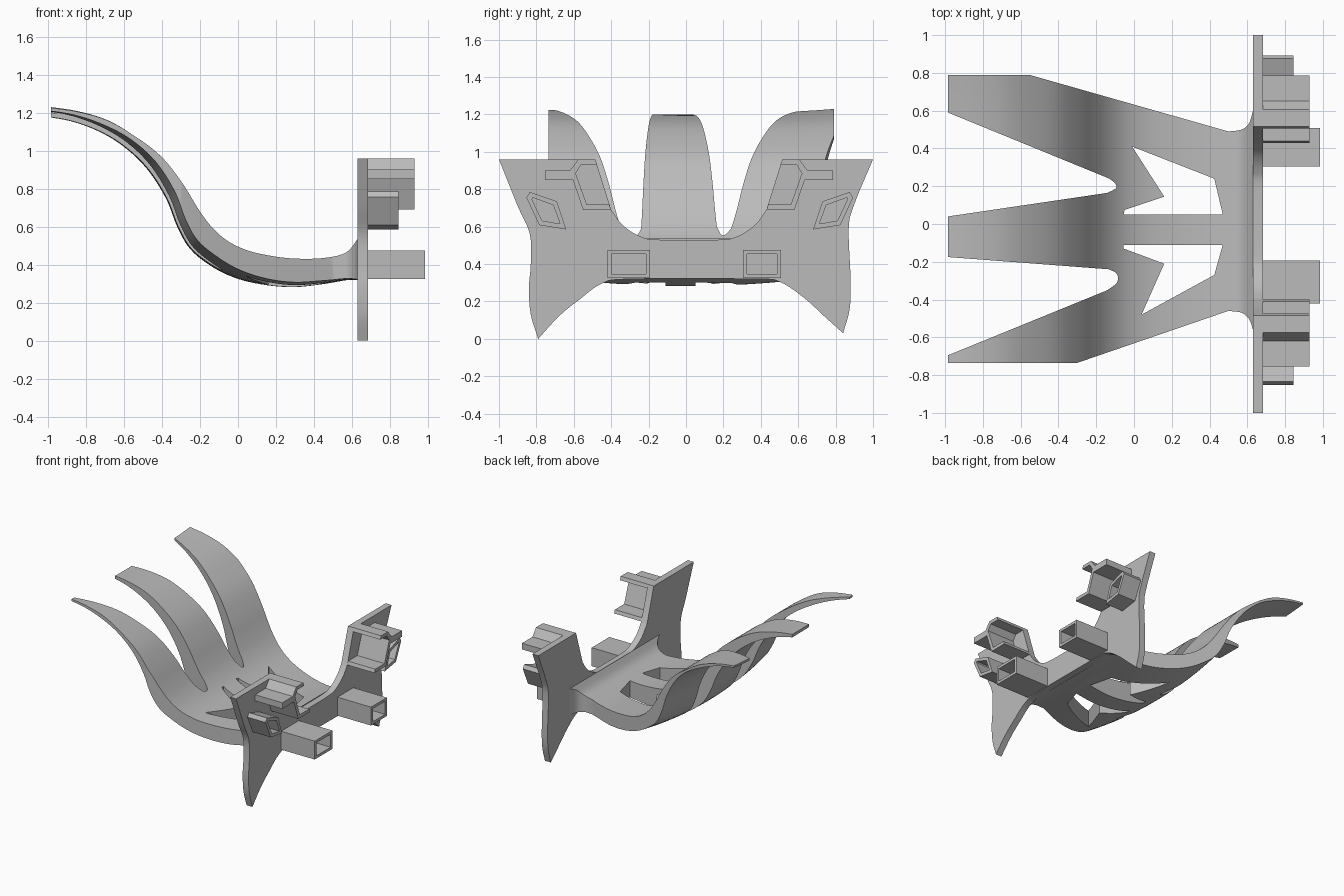
import bpy
import bmesh
import math
from mathutils import Vector

default_cube = bpy.data.objects.get("Cube")
if default_cube:
    bpy.data.objects.remove(default_cube, do_unlink=True)

GREY = (0.5, 0.5, 0.5, 1.0)
grey = bpy.data.materials.new("plain grey")
grey.use_nodes = True
grey.diffuse_color = GREY
grey.node_tree.nodes["Principled BSDF"].inputs["Base Color"].default_value = GREY

PLATE_BACK, PLATE_FRONT, PLATE_TOP = 0.63, 0.683, 0.96


def finish(name, bm):
    """Turn a bmesh into a named object with consistent normals."""
    bmesh.ops.recalc_face_normals(bm, faces=bm.faces)
    mesh = bpy.data.meshes.new(name)
    bm.to_mesh(mesh)
    bm.free()
    mesh.materials.append(grey)
    obj = bpy.data.objects.new(name, mesh)
    bpy.context.collection.objects.link(obj)
    return obj


def select_only(obj):
    bpy.ops.object.select_all(action="DESELECT")
    obj.select_set(True)
    bpy.context.view_layer.objects.active = obj


def soften(obj):
    select_only(obj)
    bpy.ops.object.shade_smooth_by_angle(angle=math.radians(30))


def curve_through(points, steps=5):
    """Catmull-Rom curve through points of any dimension."""
    pts = [Vector(p) for p in points]
    pts = [pts[0] * 2 - pts[1]] + pts + [pts[-1] * 2 - pts[-2]]
    result = []
    for a, b, c, d in zip(pts, pts[1:], pts[2:], pts[3:]):
        for i in range(steps):
            t = i / steps
            result.append(0.5 * (2 * b + (c - a) * t
                                 + (2 * a - 5 * b + 4 * c - d) * t ** 2
                                 + (3 * b - a - 3 * c + d) * t ** 3))
    return result + [pts[-2]]


def bridge(bm, a, b):
    """Join two closed rings of vertices with a band of quads."""
    for i in range(len(a)):
        j = (i + 1) % len(a)
        bm.faces.new((a[i], a[j], b[j], b[i]))


def prism(name, outline, low, high, axis, hole=None):
    """Extrude an outline along x or z, as a solid or as a tube with a hole."""
    bm = bmesh.new()

    def ring(points, level):
        return [bm.verts.new((level, p[0], p[1]) if axis == "x" else (p[0], p[1], level))
                for p in points]

    bottom, top = ring(outline, low), ring(outline, high)
    bridge(bm, bottom, top)
    if hole:
        hole_bottom, hole_top = ring(hole, low), ring(hole, high)
        bridge(bm, hole_bottom, hole_top)
        bridge(bm, bottom, hole_bottom)
        bridge(bm, top, hole_top)
    else:
        bm.faces.new(bottom)
        bm.faces.new(top)
    return finish(name, bm)


def cut(obj, cutter, operation):
    mod = obj.modifiers.new("cut", "BOOLEAN")
    mod.operation, mod.solver, mod.object = operation, "EXACT", cutter
    select_only(obj)
    bpy.ops.object.modifier_apply(modifier=mod.name)
    bpy.data.objects.remove(cutter, do_unlink=True)


def mirrored(points, shift):
    return [(shift - y, z) for y, z in points]


# Curved shell: underside x, z; upper side x, z; sideways bowl of each
stations = curve_through([
    (-1.04, 1.183, -1.04, 1.201, 0.06, 0.055),
    (-0.88, 1.155, -0.86, 1.19, 0.07, 0.035),
    (-0.73, 1.1, -0.69, 1.152, 0.08, 0.015),
    (-0.6, 1.02, -0.54, 1.074, 0.1, 0),
    (-0.48, 0.905, -0.4, 0.965, 0.11, 0),
    (-0.38, 0.75, -0.29, 0.825, 0.11, 0),
    (-0.32, 0.6, -0.21, 0.695, 0.11, 0),
    (-0.25, 0.48, -0.14, 0.6, 0.12, 0),
    (-0.13, 0.385, -0.055, 0.525, 0.13, 0),
    (0, 0.325, 0.05, 0.475, 0.12, 0),
    (0.15, 0.292, 0.17, 0.447, 0.1, 0),
    (0.3, 0.282, 0.3, 0.432, 0.09, 0),
    (0.45, 0.298, 0.45, 0.435, 0.08, 0),
    (0.57, 0.318, 0.57, 0.465, 0.04, 0),
    (0.64, 0.32, 0.64, 0.55, 0, 0)])
COLUMNS = 20
bm = bmesh.new()
sections = []
for s in stations:
    rise = Vector((s[2] - s[0], 0, s[3] - s[1])).normalized()
    lower, upper = [], []
    for c in range(COLUMNS + 1):
        y = -0.9 + 1.8 * c / COLUMNS
        lower.append(bm.verts.new(Vector((s[0], y, s[1])) + rise * s[4] * y * y))
        upper.append(bm.verts.new(Vector((s[2], y, s[3])) + rise * s[5] * y * y))
    sections.append(lower + upper[::-1])
for a, b in zip(sections, sections[1:]):
    bridge(bm, a, b)
bm.faces.new(sections[0])
bm.faces.new(sections[-1])
shell = finish("three_finger_shell", bm)

# Plan outline with three fingers and flared roots at the plate
gap_left = curve_through([(-0.13, 0.24), (-0.1, 0.215), (-0.095, 0.19), (-0.14, 0.165)], 4)
gap_right = curve_through([(-0.13, -0.24), (-0.09, -0.265), (-0.09, -0.31), (-0.14, -0.35)], 4)
root_left = curve_through([(0.63, 0.6), (0.61, 0.535), (0.57, 0.5), (0.5, 0.49)], 4)
root_right = curve_through([(0.5, -0.46), (0.57, -0.47), (0.61, -0.505), (0.63, -0.56)], 4)
TIP = -0.985
plan = ([(TIP, 0.79), (TIP, 0.59)] + gap_left + [(TIP, 0.04), (TIP, -0.175)] + gap_right
        + [(TIP, -0.695), (TIP, -0.735), (-0.3, -0.735)] + root_right + root_left
        + [(-0.555, 0.79)])
cut(shell, prism("plan_cutter", plan, -1, 2, "z"), "INTERSECT")

# Pointed openings in the palm
openings = [
    [(-0.01, 0.41), (0.425, 0.24), (0.47, 0.05), (-0.055, 0.05), (-0.05, 0.075), (0.16, 0.145)],
    [(0.04, -0.48), (0.425, -0.27), (0.47, -0.11), (-0.055, -0.11), (-0.055, -0.13), (0.16, -0.21)]]
for opening in openings:
    cut(shell, prism("opening_cutter", opening, -1, 2, "z"), "DIFFERENCE")
soften(shell)

# Upright winged plate
saddle = curve_through([(-0.4, 0.69), (-0.34, 0.61), (-0.25, 0.55), (-0.15, 0.53),
                        (0.18, 0.53), (0.28, 0.55), (0.37, 0.61), (0.43, 0.69)])
saddle = [(-0.485, PLATE_TOP)] + saddle + [(0.515, PLATE_TOP)]
left_edge = curve_through([(1, PLATE_TOP), (0.9, 0.72), (0.87, 0.59), (0.88, 0.32),
                           (0.875, 0.16), (0.84, 0.03)])
under = curve_through([(0.84, 0.03), (0.74, 0.12), (0.63, 0.22), (0.5, 0.305), (0.36, 0.32),
                       (-0.3, 0.32), (-0.45, 0.295), (-0.57, 0.21), (-0.68, 0.12), (-0.79, 0)])
right_edge = curve_through([(-0.79, 0), (-0.83, 0.13), (-0.84, 0.27), (-0.83, 0.4),
                            (-0.835, 0.56), (-0.9, 0.71), (-1, PLATE_TOP)])
plate_outline = saddle + left_edge + under[1:] + right_edge[1:]
soften(prism("winged_plate", plate_outline, PLATE_BACK, PLATE_FRONT, "x"))

# Square sockets
for side, inner, outer in (("right", -0.42, -0.193), ("left", 0.305, 0.508)):
    def rectangle(wall):
        low, high = 0.325 + wall, 0.475 - wall
        return [(inner + wall, low), (outer - wall, low),
                (outer - wall, high), (inner + wall, high)]
    prism(side + "_square_socket", rectangle(0), PLATE_FRONT, 0.985, "x", rectangle(0.022))

# Slanted sockets, and clips that open toward the middle, one of each per wing
slanted = [(-0.835, 0.785), (-0.69, 0.735), (-0.64, 0.585), (-0.785, 0.608), (-0.853, 0.755)]
slanted_hole = [(-0.82, 0.755), (-0.71, 0.715), (-0.673, 0.615), (-0.77, 0.632), (-0.823, 0.745)]
clip = [(-0.755, 0.9), (-0.62, 0.9), (-0.575, PLATE_TOP), (-0.485, PLATE_TOP),
        (-0.475, 0.932), (-0.56, 0.932), (-0.59, 0.885), (-0.53, 0.717), (-0.41, 0.717),
        (-0.4, 0.69), (-0.55, 0.69), (-0.605, 0.85), (-0.755, 0.85)]
prism("right_slanted_socket", slanted, PLATE_FRONT, 0.845, "x", slanted_hole)
prism("left_slanted_socket", mirrored(slanted, 0.04), PLATE_FRONT, 0.845, "x",
      mirrored(slanted_hole, 0.04))
prism("right_open_clip", clip, PLATE_FRONT, 0.928, "x")
prism("left_open_clip", mirrored(clip, 0.03), PLATE_FRONT, 0.928, "x")
